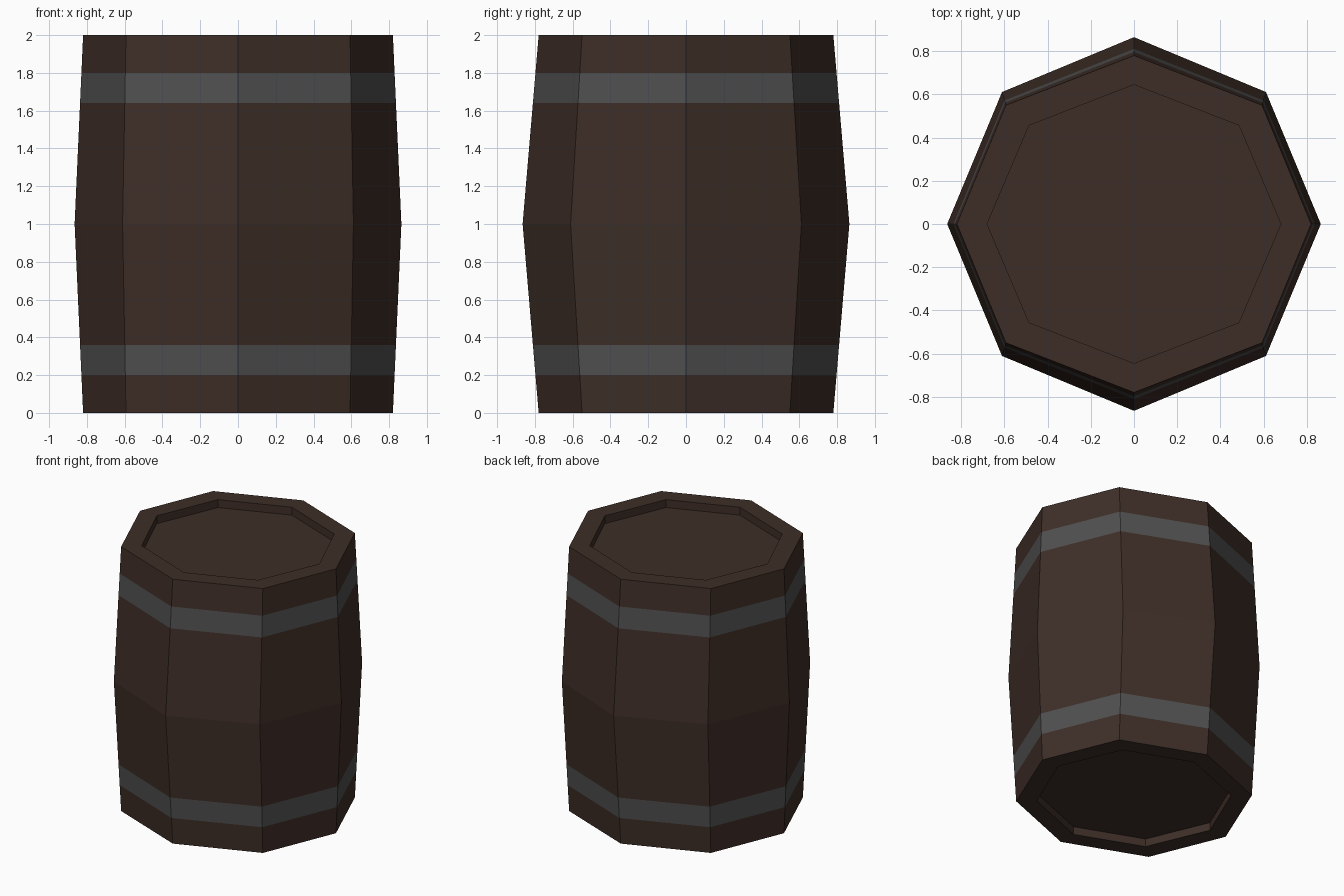
import bpy, bmesh

if "Cube" in bpy.data.objects:
    bpy.data.objects.remove(bpy.data.objects["Cube"])


def material(name, color):
    m = bpy.data.materials.new(name)
    m.diffuse_color = (*color, 1)
    m.use_nodes = True
    m.node_tree.nodes["Principled BSDF"].inputs["Base Color"].default_value = m.diffuse_color
    return m


def octagon(bm, rx, ry, dx, dy, z):
    """Eight-sided ring: axis radii rx, ry and diagonal corner (dx, dy)."""
    pts = [(rx, 0), (dx, dy), (0, ry), (-dx, dy),
           (-rx, 0), (-dx, -dy), (0, -ry), (dx, -dy)]
    return [bm.verts.new((x, y, z)) for x, y in pts]


END = (0.82, 0.78, 0.593, 0.55)      # rim outline
BELLY = (0.865, 0.865, 0.611, 0.611)  # widest outline, at mid height
HEAD = (0.68, 0.645, 0.486, 0.456)   # recessed lid outline
RECESS = 0.06


def stave_outline(z):
    t = 1 - abs(z - 1)
    return [a + (b - a) * t for a, b in zip(END, BELLY)]


bm = bmesh.new()

# Profile from bottom lid, over the outside, to top lid
heights = [0, 0.2, 0.36, 1, 1.64, 1.8, 2]
rings = [octagon(bm, *HEAD, RECESS), octagon(bm, *HEAD, 0)]
rings += [octagon(bm, *stave_outline(z), z) for z in heights]
rings += [octagon(bm, *HEAD, 2), octagon(bm, *HEAD, 2 - RECESS)]

# Staves, rims and recess walls, with flush metal hoops
HOOPS = (3, 6)
for r, (low, high) in enumerate(zip(rings, rings[1:])):
    for i in range(8):
        j = (i + 1) % 8
        f = bm.faces.new((low[i], low[j], high[j], high[i]))
        f.material_index = 1 if r in HOOPS else 0

# Lids
bm.faces.new(rings[0][::-1])
bm.faces.new(rings[-1])
bmesh.ops.recalc_face_normals(bm, faces=bm.faces)

mesh = bpy.data.meshes.new("barrel")
bm.to_mesh(mesh)
bm.free()
mesh.materials.append(material("dark_wood", (0.048, 0.027, 0.020)))
mesh.materials.append(material("hoop_metal", (0.08, 0.08, 0.08)))
barrel = bpy.data.objects.new("barrel", mesh)
bpy.context.collection.objects.link(barrel)
